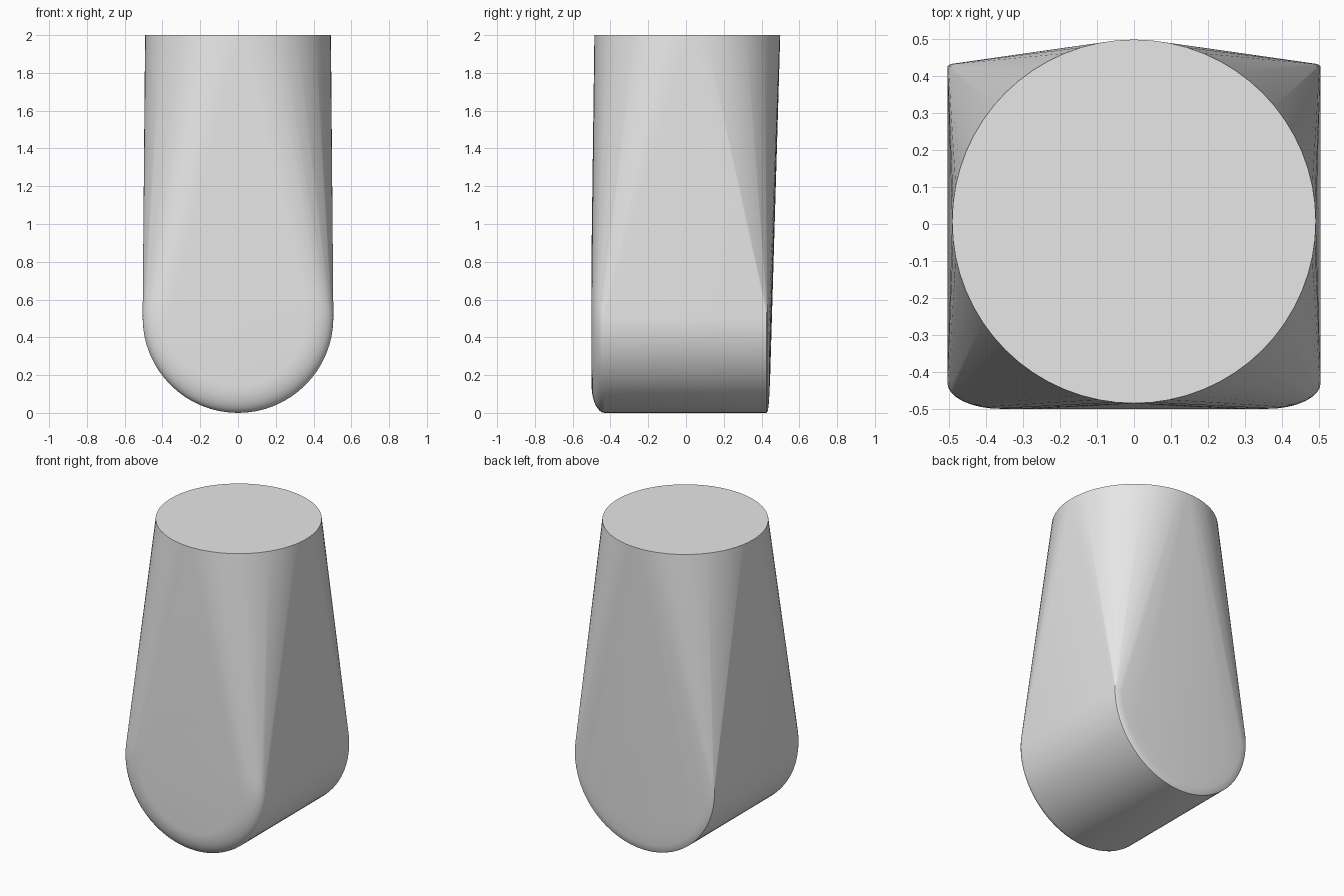
import bpy
import bmesh
from math import cos, sin, tau, radians

cube = bpy.data.objects.get("Cube")
if cube:
    bpy.data.objects.remove(cube, do_unlink=True)

SIDES = 64


def ring(bm, radius, place):
    """Add a circle of loose points; place maps circle coordinates to 3D."""
    for i in range(SIDES):
        a = tau * i / SIDES
        bm.verts.new(place(radius * cos(a), radius * sin(a)))


bm = bmesh.new()

# Round flat top
ring(bm, 0.492, lambda u, v: (u, 0.007 + v, 2.0))

# Lying barrel: softly rounded front rim, shallow domed back
front_rim = [(0.505 - 0.145 * (1 - cos(tau * i / 32)),
              -0.43 - 0.07 * sin(tau * i / 32)) for i in range(9)]
back_dome = [(0.505, 0.427), (0.495, 0.433), (0.46, 0.438), (0.40, 0.442), (0.30, 0.446)]
for radius, y in front_rim + back_dome:
    ring(bm, radius, lambda u, v: (u, y, 0.505 + v))

# Skin stretched over both ends
hull = bmesh.ops.convex_hull(bm, input=bm.verts[:])
bmesh.ops.delete(bm, geom=[v for v in bm.verts if not v.link_faces], context="VERTS")
bmesh.ops.dissolve_limit(bm, angle_limit=0.001, verts=bm.verts[:], edges=bm.edges[:])
bmesh.ops.recalc_face_normals(bm, faces=bm.faces[:])

mesh = bpy.data.meshes.new("tapered_body")
bm.to_mesh(mesh)
bm.free()
body = bpy.data.objects.new("tapered_body", mesh)
bpy.context.collection.objects.link(body)

# Plain grey material
grey = bpy.data.materials.new("light grey")
grey.use_nodes = True
grey.diffuse_color = (0.8, 0.8, 0.8, 1)
grey.node_tree.nodes["Principled BSDF"].inputs["Base Color"].default_value = (0.8, 0.8, 0.8, 1)
mesh.materials.append(grey)

# Smooth sides, crisp top rim
bpy.ops.object.select_all(action="DESELECT")
body.select_set(True)
bpy.context.view_layer.objects.active = body
bpy.ops.object.shade_smooth_by_angle(angle=radians(30))
